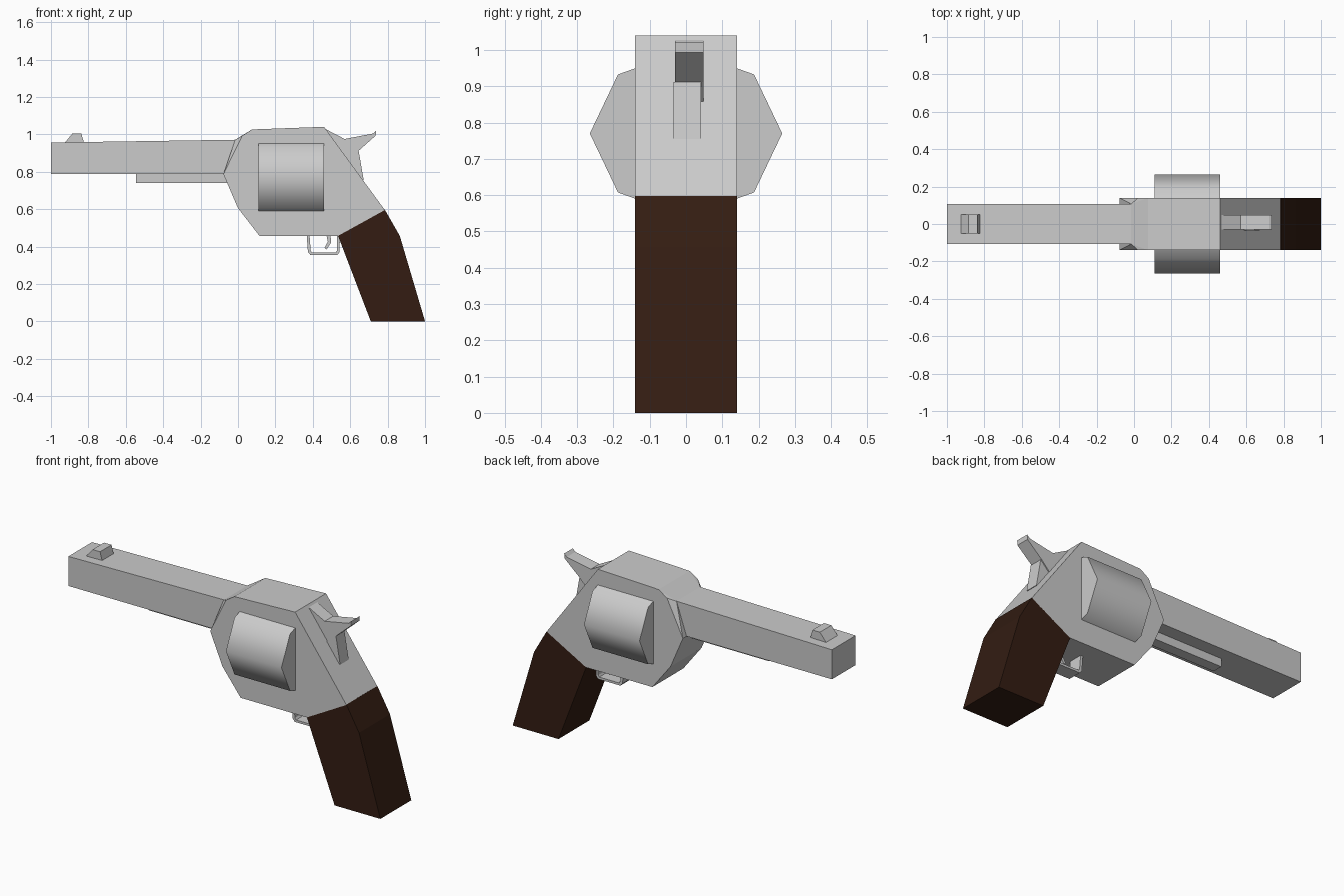
import bpy, bmesh, math

if "Cube" in bpy.data.objects:
    bpy.data.objects.remove(bpy.data.objects["Cube"])

wood = bpy.data.materials.new("dark_wood")
wood.diffuse_color = (0.033, 0.012, 0.006, 1)
wood.use_nodes = True
wood.node_tree.nodes["Principled BSDF"].inputs["Base Color"].default_value = wood.diffuse_color


def add_object(name, bm, material=None):
    bmesh.ops.recalc_face_normals(bm, faces=bm.faces)
    mesh = bpy.data.meshes.new(name)
    bm.to_mesh(mesh)
    bm.free()
    obj = bpy.data.objects.new(name, mesh)
    bpy.context.collection.objects.link(obj)
    if material:
        mesh.materials.append(material)
    return obj


def prism(name, profile, y0, y1, material=None):
    """Extrude an x-z side profile from y0 to y1."""
    bm = bmesh.new()
    face = bm.faces.new([bm.verts.new((x, y0, z)) for x, z in profile])
    ext = bmesh.ops.extrude_face_region(bm, geom=[face])["geom"]
    verts = [v for v in ext if isinstance(v, bmesh.types.BMVert)]
    bmesh.ops.translate(bm, verts=verts, vec=(0, y1 - y0, 0))
    return add_object(name, bm, material)


# Barrel, rod housing below it and front sight
prism("barrel", [(-1, 0.787), (-1, 0.956), (-0.015, 0.971), (0.03, 0.971), (0.03, 0.787)], -0.107, 0.107)
prism("rod_housing", [(-0.545, 0.74), (-0.545, 0.8), (0.0, 0.8), (0.0, 0.74)], -0.03, 0.03)
prism("front_sight", [(-0.93, 0.95), (-0.885, 1.005), (-0.838, 1.005), (-0.822, 0.95)], -0.052, 0.052)

# Frame: convex slab narrowing to the barrel at its front top edge
frame_side = [(-0.078, 0.787), (0.022, 0.991), (0.075, 1.026), (0.46, 1.04),
              (0.785, 0.595), (0.535, 0.457), (0.115, 0.457), (0.0, 0.605)]
bm = bmesh.new()
for s in (-1, 1):
    for x, z in frame_side:
        bm.verts.new((x, s * 0.14, z))
    bm.verts.new((-0.015, s * 0.107, 0.971))
bmesh.ops.convex_hull(bm, input=bm.verts)
bmesh.ops.dissolve_limit(bm, angle_limit=0.01, verts=bm.verts, edges=bm.edges)
add_object("frame", bm)

# Grip
prism("grip", [(0.535, 0.457), (0.785, 0.597), (0.865, 0.457), (1.0, 0), (0.71, 0)], -0.14, 0.14, wood)

# Eight-sided smooth drum, slightly flattened
bpy.ops.mesh.primitive_cylinder_add(vertices=8, radius=1, depth=1, location=(0.285, 0, 0.77),
                                    rotation=(0, math.pi / 2, 0))
drum = bpy.context.object
drum.name = "drum"
drum.scale = (0.23, 0.265, 0.352)
bpy.ops.object.transform_apply(location=False, rotation=True, scale=True)
bpy.ops.object.shade_smooth_by_angle(angle=math.radians(60))

# Hammer: thumb spur and web below it
prism("hammer_spur", [(0.455, 1.035), (0.57, 0.975), (0.722, 1.004), (0.738, 1.02),
                      (0.736, 0.993), (0.645, 0.912), (0.585, 0.85)], -0.03, 0.048)
prism("hammer_web", [(0.58, 0.86), (0.645, 0.912), (0.672, 0.755), (0.62, 0.755)], -0.035, 0.042)

# Trigger guard: open band around the trigger
prism("trigger_guard", [(0.367, 0.465), (0.374, 0.37), (0.388, 0.354), (0.53, 0.354), (0.543, 0.37),
                        (0.545, 0.465), (0.53, 0.465), (0.528, 0.377), (0.522, 0.367),
                        (0.396, 0.367), (0.389, 0.377), (0.382, 0.465)], -0.04, 0.04)
prism("trigger", [(0.472, 0.465), (0.48, 0.425), (0.463, 0.395), (0.472, 0.383),
                  (0.497, 0.42), (0.495, 0.465)], -0.018, 0.018)
